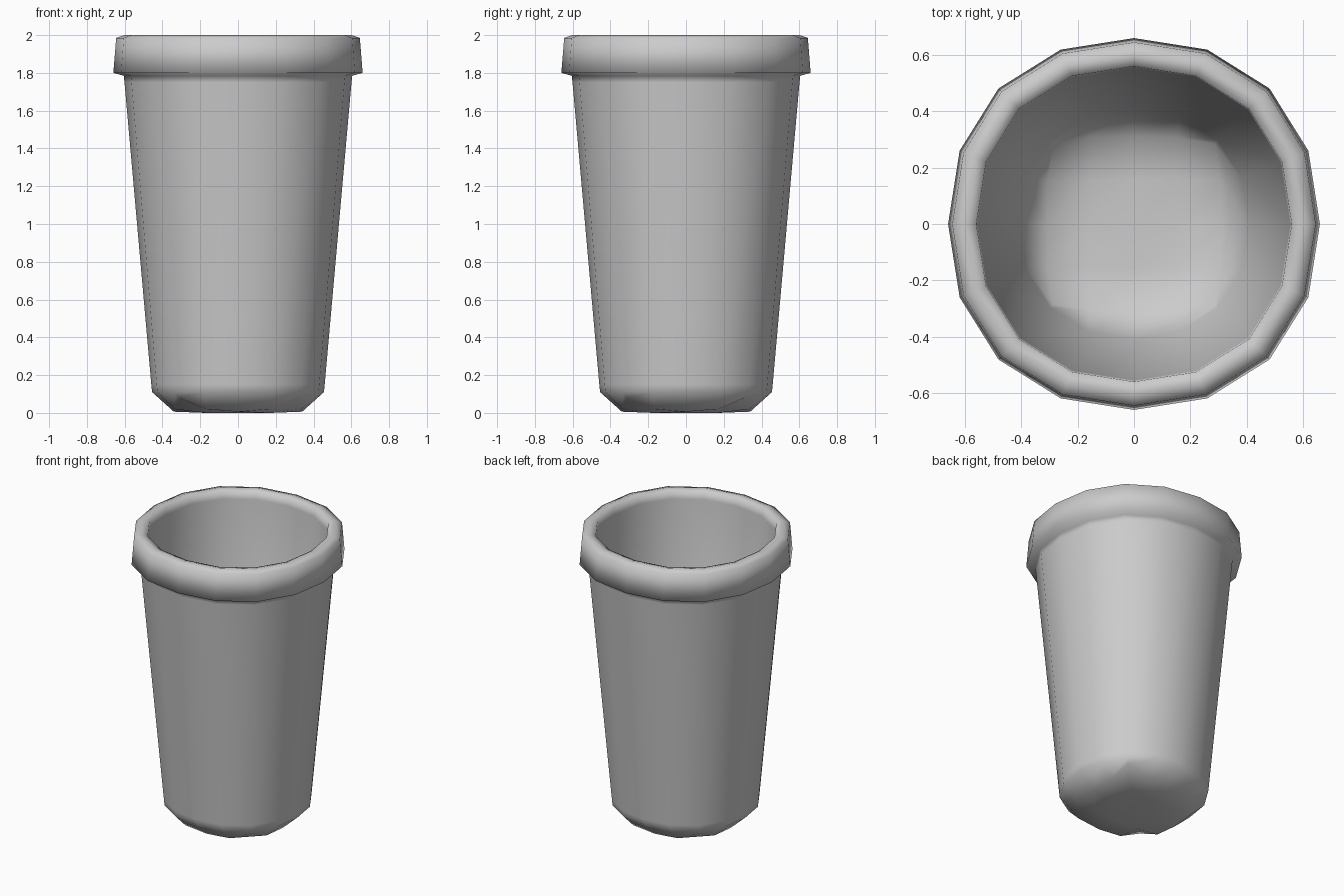
import bpy, bmesh

if "Cube" in bpy.data.objects:
    bpy.data.objects.remove(bpy.data.objects["Cube"])

bm = bmesh.new()
# Eighth-turn outline of the slightly squarish 16-sided ring (unit size)
OCT = [(1, 0), (0.938, 0.394), (0.729, 0.729), (0.394, 0.938)]


def ring(r, z):
    """Sixteen vertices, anticlockwise from +x."""
    out = []
    for k in range(4):
        for x, y in OCT:
            for _ in range(k):
                x, y = -y, x
            out.append(bm.verts.new((x * r, y * r, z)))
    return out


def bridge(a, b):
    for i in range(16):
        j = (i + 1) % 16
        bm.faces.new((a[i], a[j], b[j], b[i]))


def floor(size, z, lift):
    """Rounded-square 4x4 grid with lifted corners; returns its border loop."""
    xs = {0: 1.0, 1: 0.99, 2: 0.92}      # pull-in of border by distance to corner
    g = {}
    for i in range(-2, 3):
        for j in range(-2, 3):
            px, py, pz = i * 0.5, j * 0.5, z
            if max(abs(i), abs(j)) == 2:
                t = min(abs(i), abs(j))
                px *= xs[t] if abs(i) == 2 else 1.0
                py *= xs[t] if abs(j) == 2 else 1.0
                pz += lift * (0.08, 0.25, 1.0)[t]
            g[i, j] = bm.verts.new((px * size, py * size, pz))
    for i in range(-2, 2):
        for j in range(-2, 2):
            bm.faces.new((g[i, j], g[i + 1, j], g[i + 1, j + 1], g[i, j + 1]))
    loop = []
    for k in range(4):
        for i, j in ((2, 0), (2, 1), (2, 2), (1, 2)):
            for _ in range(k):
                i, j = -j, i
            loop.append(g[i, j])
    return loop


# Outer wall, rim and inner wall as (radius, height), from base up and back down
profile = [(0.455, 0.11), (0.459, 0.15), (0.601, 1.75), (0.605, 1.785),
           (0.66, 1.80), (0.645, 1.985), (0.60, 2.0), (0.56, 1.99),
           (0.555, 1.94), (0.408, 0.17)]
last = floor(0.34, 0.0, 0.08)
for r, z in profile:
    cur = ring(r, z)
    bridge(last, cur)
    last = cur
# Inside floor
bridge(last, floor(0.31, 0.05, 0.07))

bmesh.ops.recalc_face_normals(bm, faces=bm.faces[:])
for f in bm.faces:
    f.smooth = True
mesh = bpy.data.meshes.new("cup")
bm.to_mesh(mesh)
bm.free()
cup = bpy.data.objects.new("cup", mesh)
bpy.context.collection.objects.link(cup)
